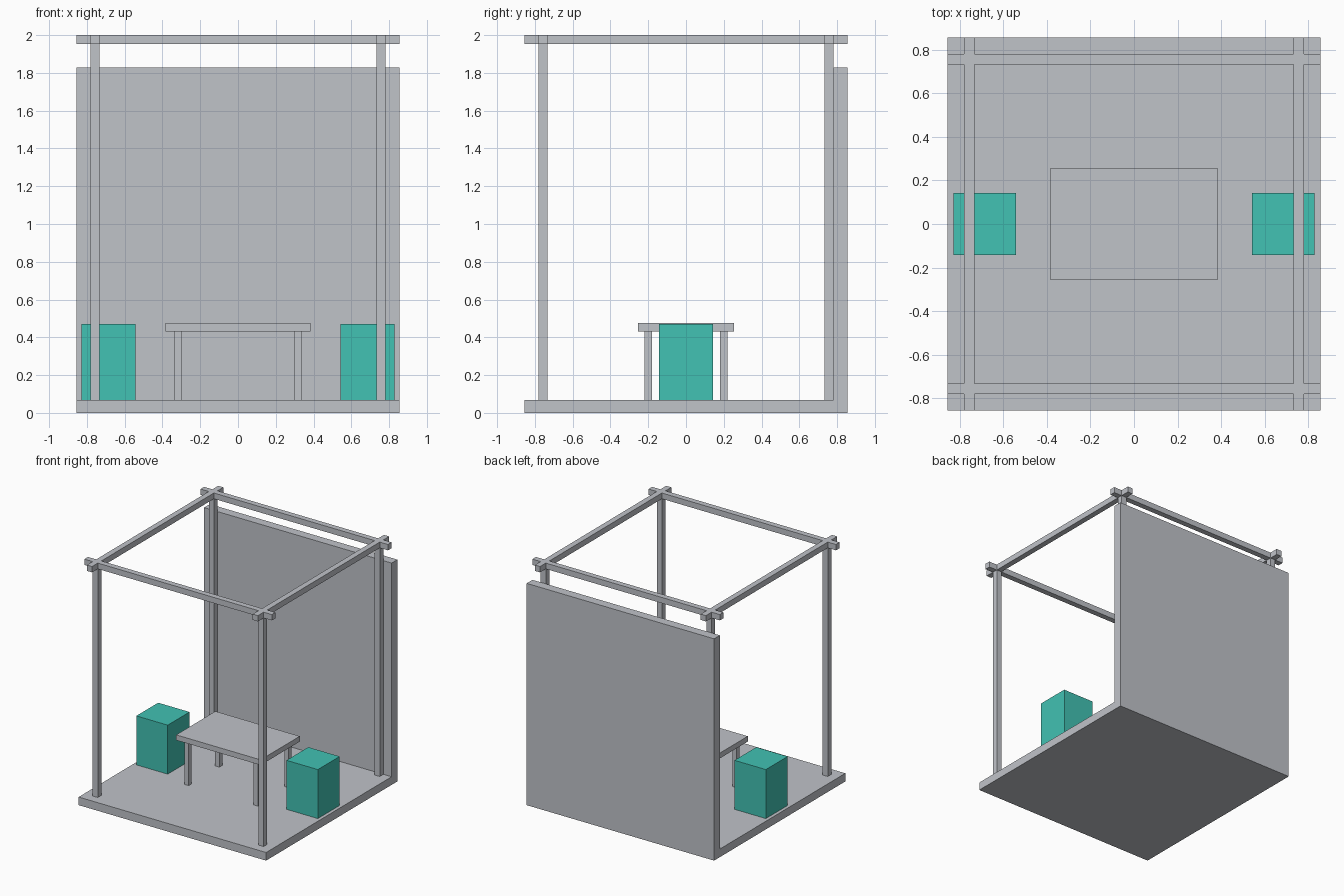
import bpy
import bmesh

cube = bpy.data.objects.get("Cube")
if cube:
    bpy.data.objects.remove(cube, do_unlink=True)


def make_material(name, colour):
    mat = bpy.data.materials.new(name)
    mat.use_nodes = True
    mat.diffuse_color = colour
    bsdf = next(n for n in mat.node_tree.nodes if n.type == "BSDF_PRINCIPLED")
    bsdf.inputs["Base Color"].default_value = colour
    return mat


grey = make_material("light grey", (0.527, 0.546, 0.584, 1))
teal = make_material("teal", (0.054, 0.539, 0.451, 1))


def box(name, x, y, z, mat=grey):
    """Box from (min, max) ranges on each axis."""
    bm = bmesh.new()
    bmesh.ops.create_cube(bm, size=1)
    for v in bm.verts:
        v.co = [r[0] + (c + 0.5) * (r[1] - r[0]) for c, r in zip(v.co, (x, y, z))]
    mesh = bpy.data.meshes.new(name)
    bm.to_mesh(mesh)
    bm.free()
    mesh.materials.append(mat)
    obj = bpy.data.objects.new(name, mesh)
    bpy.context.collection.objects.link(obj)
    return obj


def side_range(sign, inner, outer):
    return tuple(sorted((sign * inner, sign * outer)))


HALF = 0.855
FLOOR = 0.067
BEAM_Z = (1.952, 2.0)
POST = (0.733, 0.78)
SIDES = (("left", 1), ("right", -1))
ENDS = (("front", -1), ("back", 1))
full = (-HALF, HALF)

# Floor and back wall
box("floor", full, full, (0, FLOOR))
box("back_wall", full, (POST[1], HALF), (FLOOR, 1.829))

# Posts, table legs
for end, sy in ENDS:
    for side, sx in SIDES:
        box(f"{end}_{side}_post", side_range(sx, *POST), side_range(sy, *POST),
            (FLOOR, BEAM_Z[0]))
        box(f"{end}_{side}_table_leg", side_range(sx, 0.297, 0.335),
            side_range(sy, 0.181, 0.219), (FLOOR, 0.432))

# Crossing roof beams
for end, sy in ENDS:
    box(f"{end}_beam", full, side_range(sy, *POST), BEAM_Z)
for side, sx in SIDES:
    box(f"{side}_beam", side_range(sx, *POST), full, BEAM_Z)

# Table top and stools
box("table_top", (-0.385, 0.385), (-0.255, 0.255), (0.432, 0.476))
for side, sx in SIDES:
    box(f"{side}_stool", side_range(sx, 0.542, 0.828), (-0.142, 0.142),
        (FLOOR, 0.471), teal)
